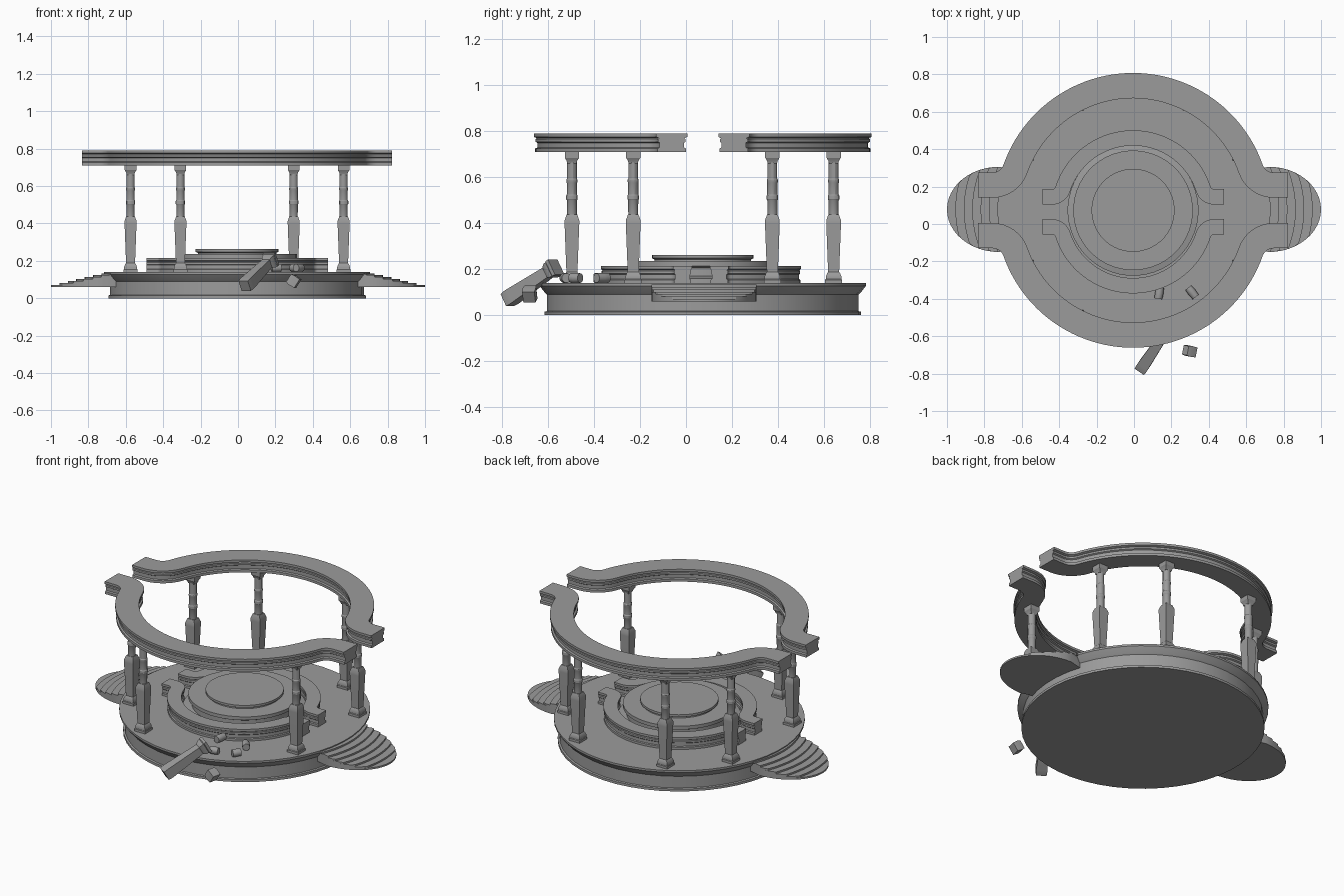
import bpy, bmesh, math
from mathutils import Vector, Matrix

if "Cube" in bpy.data.objects:
    bpy.data.objects.remove(bpy.data.objects["Cube"])

CX, CY = -0.005, 0.073   # plan centre of the pavilion

stone = bpy.data.materials.new("dark_stone")
stone.diffuse_color = (.33, .33, .33, 1)
stone.use_nodes = True
stone.node_tree.nodes["Principled BSDF"].inputs["Base Color"].default_value = stone.diffuse_color


def finish(name, bm, matrix=None, angle=30):
    bmesh.ops.recalc_face_normals(bm, faces=bm.faces)
    me = bpy.data.meshes.new(name)
    bm.to_mesh(me)
    bm.free()
    me.materials.append(stone)
    ob = bpy.data.objects.new(name, me)
    bpy.context.collection.objects.link(ob)
    if matrix:
        ob.matrix_world = matrix
    bpy.ops.object.select_all(action='DESELECT')
    ob.select_set(True)
    bpy.context.view_layer.objects.active = ob
    bpy.ops.object.shade_smooth_by_angle(angle=math.radians(angle))
    return ob


def skin(bm, rings):
    # bridge successive closed rings and cap both ends
    rows = [[bm.verts.new(p) for p in r] for r in rings]
    n = len(rows[0])
    for a, b in zip(rows, rows[1:]):
        for i in range(n):
            j = (i + 1) % n
            bm.faces.new((a[i], a[j], b[j], b[i]))
    bm.faces.new(rows[0])
    bm.faces.new(rows[-1])


def lathe(name, profile, segs, matrix=None):
    # for 4 segments the radius is the half width of the square
    k = math.sqrt(2) if segs == 4 else 1
    off = math.pi / segs
    bm = bmesh.new()
    skin(bm, [[(k * r * math.cos(off + 2 * math.pi * i / segs),
                k * r * math.sin(off + 2 * math.pi * i / segs), z)
               for i in range(segs)] for r, z in profile])
    return finish(name, bm, matrix)


def s_band(name, yc, R, y_end, fillet, x_end, half, z0, h, side):
    # half ring whose ends curl outward into short straight tails
    cy = y_end + fillet
    cx = math.sqrt((R + fillet) ** 2 - cy ** 2)
    a = math.atan2(cy, cx)
    path = [((x_end, y_end), (0, 1))]
    for i in range(9):
        t = -math.pi / 2 - i / 8 * (math.pi / 2 - a)
        d = (math.cos(t), math.sin(t))
        path.append(((cx + fillet * d[0], cy + fillet * d[1]), (-d[0], -d[1])))
    for i in range(1, 25):
        t = a + (math.pi / 2 - a) * i / 24
        d = (math.cos(t), math.sin(t))
        path.append(((R * d[0], R * d[1]), d))
    path += [((-p[0], p[1]), (-d[0], d[1])) for p, d in reversed(path[:-1])]
    edge = [(0.92, 0), (0.92, .2), (.78, .25), (.78, .5), (.9, .56),
            (.9, .7), (.82, .76), (1, .82), (1, 1)]
    section = edge + [(-u, v) for u, v in reversed(edge)]
    bm = bmesh.new()
    skin(bm, [[(p[0] + d[0] * u * half, side * (p[1] + d[1] * u * half), z0 + v * h)
               for u, v in section] for p, d in path])
    return finish(name, bm, Matrix.Translation((CX, yc, 0)))


centre = Matrix.Translation((CX, CY, 0))

# round platform and the central dais
lathe("platform", [(.69, 0), (.69, .015), (.68, .018), (.68, .09), (.69, .1),
                   (.712, .128), (.712, .14)], 48, centre)
lathe("dais_lower", [(.35, .135), (.35, .16), (.30, .17), (.30, .205),
                     (.32, .215), (.32, .236)], 48, centre)
lathe("dais_upper", [(.21, .23), (.21, .242), (.222, .248), (.222, .262)], 48, centre)

# entablature halves and bench halves
for label, s in (("back", 1), ("front", -1)):
    s_band(label + "_entablature", CY, .667, .135, .13, .828, .0675, .71, .08, s)
    s_band(label + "_bench", .065, .395, .08, .06, .485, .041, .138, .077, s)

# columns, one of the eight is broken away
LOWER = [(.037, 0), (.037, .016), (.034, .02), (.034, .03), (.028, .045),
         (.024, .05), (.032, .26), (.032, .275), (.023, .3)]
UPPER = [(.022, .43), (.023, .5), (.026, .505), (.026, .52), (.023, .525),
         (.023, .575), (.025, .58), (.025, .59), (.022, .595), (.022, .67)]
CAPITAL = [(.020, .66), (.023, .672), (.031, .685), (.031, .712)]
n = 0
for q in range(4):
    for a in (28, 62):
        ang = 90 * q + a
        if ang == 298:
            continue
        n += 1
        t = math.radians(ang)
        m = Matrix.Translation((CX + .645 * math.cos(t), CY + .645 * math.sin(t), 0))
        lathe(f"column_{n}_base", [(r, z + .138) for r, z in LOWER], 4, m)
        lathe(f"column_{n}_shaft", UPPER, 12, m)
        lathe(f"column_{n}_capital", CAPITAL, 4, m)

# fan shaped steps at both sides
STEPS = 7
for label, s in (("right", 1), ("left", -1)):
    bm = bmesh.new()
    for k in range(STEPS):
        xk = 1 - .045 * k
        outline = []
        for i in range(25):
            t = -math.pi / 2 + math.pi * i / 24
            y = .228 * math.sin(t)
            x = min(.72 + .28 * math.cos(t), xk - .9 * y * y)
            outline.append((s * max(x, .66), y + .078))
        outline += [(s * .6, outline[-1][1] - .03), (s * .6, outline[0][1] + .03)]
        z0 = .06 + .0105 * k
        skin(bm, [[(x, y, z) for x, y in outline] for z in (z0, z0 + .0105)])
    finish(label + "_steps", bm, angle=20)


def aim(start, end):
    a, b = Vector(start), Vector(end)
    return Matrix.Translation(a) @ (b - a).to_track_quat('Z', 'X').to_matrix().to_4x4()


# fallen column and scattered fragments
lathe("fallen_column", LOWER[:-1] + [(.030, .295)], 4,
      aim((.18, -.565, .21), (.045, -.765, .075)))
lathe("fallen_block", [(.025, 0), (.029, .02), (.027, .055)], 4,
      aim((.275, -.675, .108), (.325, -.685, .075)))
pieces = [((.13, -.40, .162), (.14, -.34, .162)), ((.29, -.34, .162), (.33, -.39, .162)),
          ((.18, -.53, .162), (.23, -.52, .162)), ((.31, -.50, .162), (.34, -.46, .162))]
for i, (a, b) in enumerate(pieces):
    L = (Vector(b) - Vector(a)).length
    lathe(f"shaft_fragment_{i + 1}", [(.021, 0), (.023, L * .3), (.023, L * .5), (.021, L)],
          12, aim(a, b))
